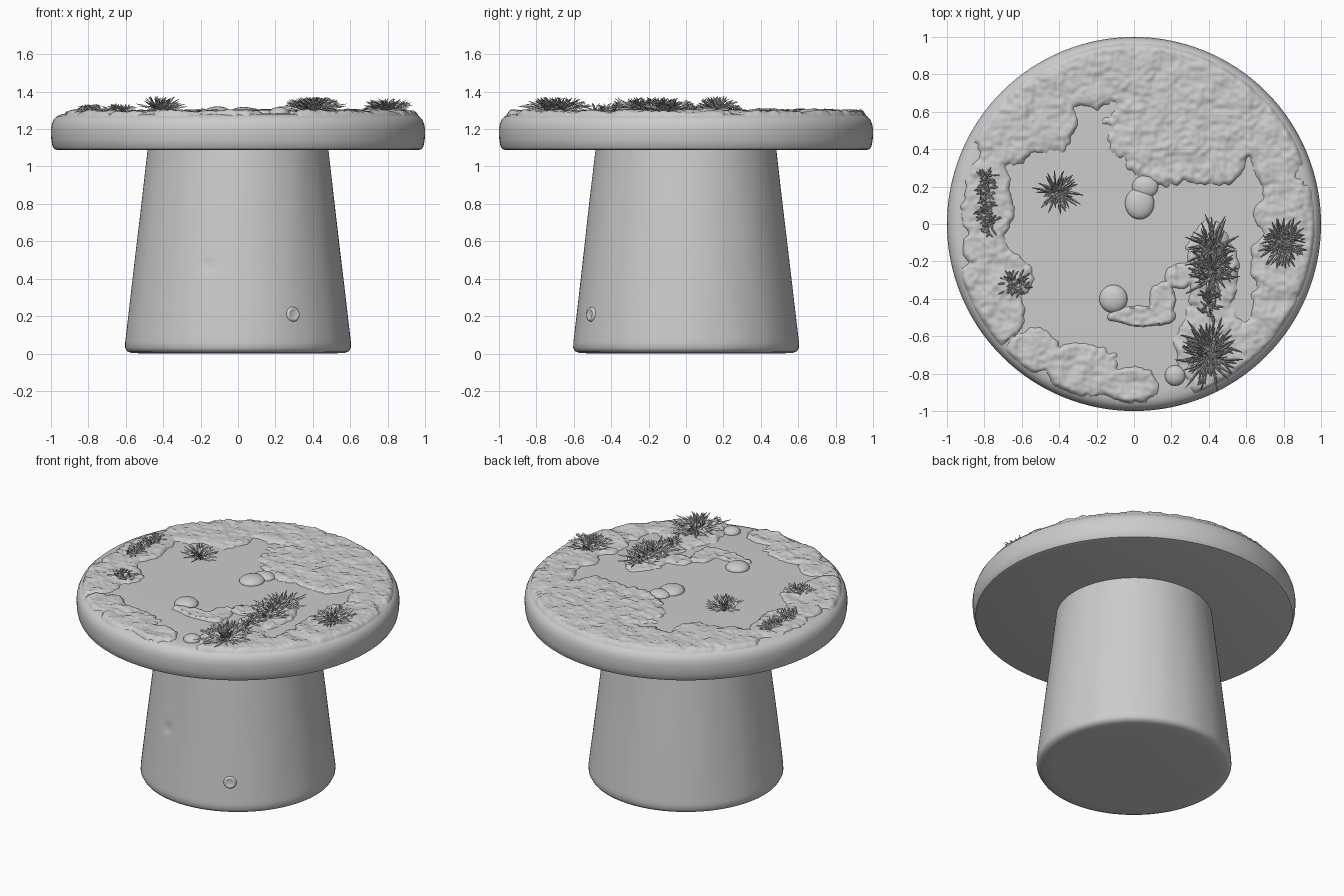
import bpy, bmesh, math, random
from mathutils import Vector, noise

if "Cube" in bpy.data.objects:
    bpy.data.objects.remove(bpy.data.objects["Cube"])

random.seed(4)
TOP = 1.283


def add_object(name, bm, angle=40):
    bmesh.ops.recalc_face_normals(bm, faces=bm.faces)
    me = bpy.data.meshes.new(name)
    bm.to_mesh(me)
    bm.free()
    ob = bpy.data.objects.new(name, me)
    bpy.context.collection.objects.link(ob)
    bpy.ops.object.select_all(action='DESELECT')
    ob.select_set(True)
    bpy.context.view_layer.objects.active = ob
    bpy.ops.object.shade_smooth_by_angle(angle=math.radians(angle))
    return ob


def lathe(name, profile, n=128, tweak=None):
    bm = bmesh.new()
    rings = []
    for r, z in profile:
        rings.append([bm.verts.new((r * math.cos(2 * math.pi * i / n),
                                    r * math.sin(2 * math.pi * i / n), z)) for i in range(n)])
    for a, b in zip(rings, rings[1:]):
        for i in range(n):
            j = (i + 1) % n
            bm.faces.new((a[i], a[j], b[j], b[i]))
    bm.faces.new(rings[0])
    bm.faces.new(rings[-1])
    if tweak:
        for v in bm.verts:
            tweak(v)
    return add_object(name, bm)


# Tapered pedestal with a soft foot, faint grain and a shallow dent
def leg_radius(z):
    return 0.61 - 0.128 * z / 1.1


def grain(v):
    z = v.co.z
    if 0.05 < z < 1.08:
        k = 1 + 0.004 * noise.noise(Vector((v.co.x * 9, v.co.y * 9, z * 1.5)))
        d = math.hypot(v.co.x + 0.16, z - 0.47)
        if v.co.y < 0 and d < 0.04:
            k -= 0.025 * (1 - d / 0.04)
        v.co.x *= k
        v.co.y *= k


foot = [(0.5, 0.0), (0.57, 0.003), (0.593, 0.012), (0.603, 0.03)]
lathe("pedestal", foot + [(leg_radius(z), z) for z in [0.06 + 0.0257 * i for i in range(41)]], 160, grain)

# Thick round slab with rounded rim
rim = [(1.0, 1.2), (0.996, 1.225), (0.985, 1.252), (0.965, 1.27), (0.94, 1.28), (0.9, TOP)]
lathe("round_top", [(0.3, 1.088), (0.965, 1.088), (0.982, 1.093), (0.992, 1.11), (0.998, 1.14), (1.0, 1.17)]
      + rim + [(0.4, TOP)])

# Small knot on the pedestal
bm = bmesh.new()
ang = math.atan2(-0.508, 0.295)
out = Vector((math.cos(ang), math.sin(ang), 0.1)).normalized()
side = Vector((-out.y, out.x, 0)).normalized()
up = out.cross(side)
centre = Vector((0.295, -0.508, 0.21))
rows = [[bm.verts.new(centre + out * h + (side * math.cos(t * math.pi / 12)
         + up * math.sin(t * math.pi / 12)) * r) for t in range(24)]
        for r, h in [(0.042, -0.008), (0.035, 0.008), (0.027, 0.01), (0.018, 0.003), (0.006, 0.004)]]
for a, b in zip(rows, rows[1:]):
    for i in range(24):
        bm.faces.new((a[i], a[(i + 1) % 24], b[(i + 1) % 24], b[i]))
bm.faces.new(rows[-1])
add_object("pedestal_knot", bm, 60)

# Moss carpet: noisy height field inside a union of elliptical patches (x, y, rx, ry)
PATCHES = [(0.25, 0.5, 0.38, 0.29), (0.1, 0.82, 0.42, 0.2), (-0.3, 0.78, 0.27, 0.17),
           (-0.5, 0.58, 0.2, 0.21), (-0.69, 0.48, 0.17, 0.17), (0.5, 0.68, 0.24, 0.24), (0.42, 0.36, 0.19, 0.15),
           (0.76, 0.42, 0.16, 0.23), (0.82, 0.05, 0.16, 0.22), (0.8, -0.2, 0.17, 0.22),
           (0.76, -0.48, 0.13, 0.2), (0.64, -0.66, 0.13, 0.16), (0.42, -0.68, 0.2, 0.26),
           (0.42, -0.25, 0.14, 0.26), (0.05, -0.49, 0.18, 0.055), (0.15, -0.41, 0.07, 0.1),
           (0.25, -0.28, 0.08, 0.07), (-0.02, -0.86, 0.15, 0.1), (-0.28, -0.78, 0.2, 0.15),
           (-0.54, -0.68, 0.14, 0.12), (-0.72, -0.48, 0.14, 0.16), (-0.73, -0.3, 0.19, 0.15),
           (-0.78, 0.1, 0.13, 0.3), (-0.8, -0.12, 0.12, 0.12)]


def slab_height(r):
    pts = [(0, TOP)] + [p for p in reversed(rim)]
    for (r0, z0), (r1, z1) in zip(pts, pts[1:]):
        if r <= r1:
            return z0 + (z1 - z0) * (r - r0) / (r1 - r0)
    return 1.2


def moss(x, y):
    r = math.hypot(x, y)
    f = max(1 - math.hypot((x - a) / c, (y - b) / d) for a, b, c, d in PATCHES)
    f = min(f, 0.5) + 0.2 * noise.noise(Vector((x * 9, y * 9, 0))) \
        + 0.12 * noise.noise(Vector((x * 28, y * 28, 3)))
    f = min(f, (0.965 - r) * 8)
    k = max(-1.0, min(1.0, f / 0.14))
    bump = 0.016 + 0.012 * noise.noise(Vector((x * 11, y * 11, 7))) \
        + 0.008 * noise.noise(Vector((x * 35, y * 35, 1)))
    h = k ** 0.6 * bump if k > 0 else k * 0.02
    return k, slab_height(r) + h


bm = bmesh.new()
N, S = 190, 0.0102
grid = {}
for i in range(N + 1):
    for j in range(N + 1):
        x, y = (i - N / 2) * S, (j - N / 2) * S
        if math.hypot(x, y) < 0.98:
            k, z = moss(x, y)
            grid[i, j] = (bm.verts.new((x, y, z)), k)
for i in range(N):
    for j in range(N):
        q = [grid.get(c) for c in ((i, j), (i + 1, j), (i + 1, j + 1), (i, j + 1))]
        if all(q) and max(e[1] for e in q) > 0:
            bm.faces.new([e[0] for e in q])
bmesh.ops.delete(bm, geom=[v for v in bm.verts if not v.link_faces], context='VERTS')
add_object("moss_carpet", bm, 60)


# Rounded stones half sunk into the top
for n, (x, y, rx, ry, rz) in enumerate([(0.03, 0.11, 0.078, 0.085, 0.035), (-0.11, -0.4, 0.075, 0.075, 0.038),
                                        (0.22, -0.81, 0.055, 0.055, 0.035), (0.06, 0.2, 0.07, 0.06, 0.03)]):
    bm = bmesh.new()
    bmesh.ops.create_uvsphere(bm, u_segments=28, v_segments=14, radius=1)
    for v in bm.verts:
        v.co = Vector((x + v.co.x * rx, y + v.co.y * ry, TOP + v.co.z * rz))
    add_object(f"stone_{n + 1}", bm, 60)


# Grass tufts: curved tapering blades fanned out from a short line of roots
def tuft(name, x, y, spread_x, spread_y, length, blades, height):
    bm = bmesh.new()
    for _ in range(blades):
        root = Vector((x + random.uniform(-1, 1) * spread_x, y + random.uniform(-1, 1) * spread_y, TOP))
        a = random.uniform(0, 2 * math.pi)
        lift = random.random()
        reach = length * random.uniform(0.75, 1.05) * (1 - 0.65 * lift ** 2)
        d = Vector((math.cos(a), math.sin(a), 0))
        s = Vector((-d.y, d.x, 0))
        rows = []
        for t, w in ((0.05, 0.004), (0.4, 0.0065), (0.75, 0.005), (1, 0.0015)):
            z = 0.008 + height * (0.25 + 0.75 * lift) * t ** 0.8
            c = root + d * reach * t + Vector((0, 0, z))
            rows.append([bm.verts.new(c + o) for o in (s * w, -s * w, Vector((0, 0, w * 1.3)))])
        for p, q in zip(rows, rows[1:]):
            for i in range(3):
                j = (i + 1) % 3
                bm.faces.new((p[i], p[j], q[j], q[i]))
        bm.faces.new(rows[0])
        bm.faces.new(rows[-1])
    add_object(name, bm)


tuft("grass_centre_left", -0.41, 0.17, 0.025, 0.015, 0.13, 75, 0.085)
tuft("grass_left_strip", -0.79, 0.11, 0.03, 0.15, 0.055, 130, 0.042)
tuft("grass_left_small", -0.64, -0.32, 0.05, 0.03, 0.07, 60, 0.045)
tuft("grass_right_strip", 0.42, -0.2, 0.025, 0.13, 0.15, 190, 0.08)
tuft("grass_right_link", 0.4, -0.43, 0.02, 0.06, 0.07, 40, 0.05)
tuft("grass_right_edge", 0.8, -0.09, 0.03, 0.04, 0.13, 130, 0.075)
tuft("grass_front_right", 0.4, -0.69, 0.03, 0.06, 0.165, 170, 0.08)
